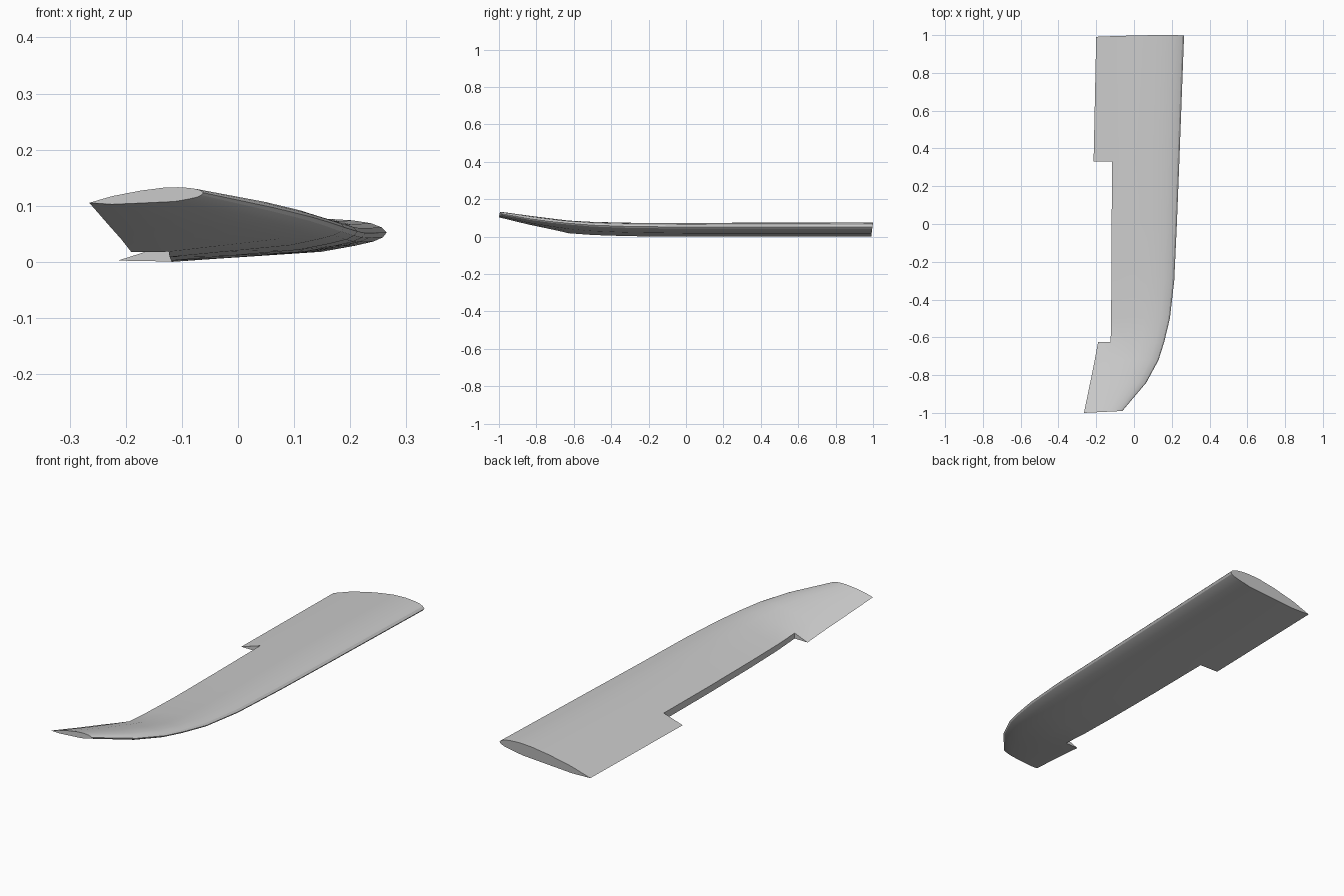
import bpy, bmesh

if "Cube" in bpy.data.objects:
    bpy.data.objects.remove(bpy.data.objects["Cube"])

# Airfoil profile: (fraction of chord from trailing edge, offset / chord)
# order: trailing edge, upper side, nose, lower side
UPPER = [(0.2, .045), (.45, .074), (.65, .083), (.78, .075), (.87, .060), (.94, .042), (.98, .022)]
LOWER = [(.985, -.017), (.95, -.029), (.88, -.038), (.75, -.048), (.45, -.037), (0.2, -.027)]
PROFILE = [(0, 0)] + UPPER + [(1, 0)] + LOWER
N = len(PROFILE)
TOP, BOT = 1, N - 1          # profile indices of the notch line

# Stations: y, trailing x, trailing z, leading x, leading z, upper scale, lower scale, notch fraction
STATIONS = [
    (1.0, -.200, .007, .265, .055, 1, 1, .20),
    (.33, -.214, .005, .240, .054, 1, 1, .215),
    (0.0, -.210, .004, .227, .054, 1, 1, .21),
    (-.30, -.202, .006, .213, .057, 1, 1, .20),
    (-.50, -.195, .012, .190, .064, 1, 1, .19),
    (-.625, -.190, .020, .160, .074, 1, 1, .19),
    (-.72, -.208, .043, .130, .083, 1, 1, .20),
    (-.84, -.232, .070, .065, .099, 1, 1.1, .20),
    (-1.0, -.265, .108, -.062, .126, .9, 1.15, .20),
]
NOTCH_START, NOTCH_END = 1, 5

bm = bmesh.new()
rings = []
for i, (y, tx, tz, lx, lz, su, sl, nf) in enumerate(STATIONS):
    chord = lx - tx
    ring = []
    for j, (f, h) in enumerate(PROFILE):
        if j in (TOP, BOT):
            f = nf
        z = tz + f * (lz - tz) + h * chord * (su if h > 0 else sl)
        yy = y
        if i == 0:                       # canted root end
            yy = .99 + .01 * min(1, z / .078)
        elif i == len(STATIONS) - 1:     # canted tip end
            yy = y + .01 * f
        # open notch has no trailing edge point
        if j == 0 and NOTCH_START < i < NOTCH_END:
            ring.append(None)
        else:
            ring.append(bm.verts.new((tx + f * chord, yy, z)))
    rings.append(ring)

# Skin between stations, with the flap notch left open
for i in range(len(rings) - 1):
    a, b = rings[i], rings[i + 1]
    notch = NOTCH_START <= i < NOTCH_END
    for j in range(N):
        k = (j + 1) % N
        if notch and 0 in (j, k):
            continue
        bm.faces.new((a[j], a[k], b[k], b[j]))
    if notch:
        bm.faces.new((a[BOT], a[TOP], b[TOP], b[BOT]))

# Notch side walls
for i in (NOTCH_START, NOTCH_END):
    r = rings[i]
    bm.faces.new((r[0], r[TOP], r[BOT]))

# Root and tip end caps
bm.faces.new(rings[0])
bm.faces.new(rings[-1])

# Rest on the ground plane
low = min(v.co.z for v in bm.verts)
for v in bm.verts:
    v.co.z -= low
bmesh.ops.recalc_face_normals(bm, faces=bm.faces)

mesh = bpy.data.meshes.new("wing_panel")
bm.to_mesh(mesh)
bm.free()
wing = bpy.data.objects.new("wing_panel", mesh)
bpy.context.collection.objects.link(wing)
bpy.context.view_layer.objects.active = wing
wing.select_set(True)
bpy.ops.object.shade_smooth_by_angle(angle=0.35)
